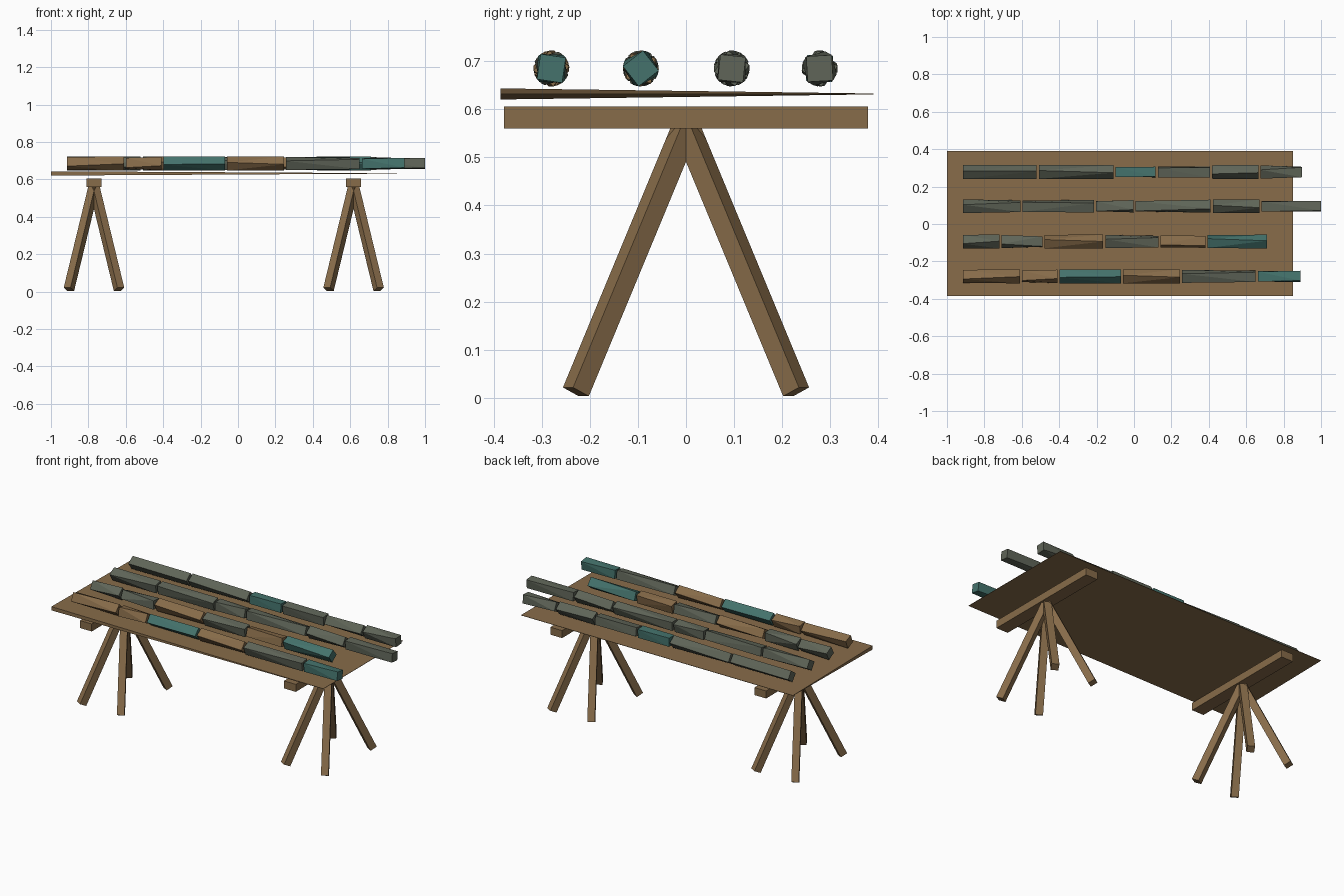
import bpy, bmesh, math, random
from mathutils import Matrix, Vector

random.seed(4)
cube = bpy.data.objects.get("Cube")
if cube:
    bpy.data.objects.remove(cube, do_unlink=True)


def material(name, rgb):
    m = bpy.data.materials.new(name)
    m.use_nodes = True
    m.diffuse_color = (*rgb, 1)
    m.node_tree.nodes["Principled BSDF"].inputs["Base Color"].default_value = (*rgb, 1)
    return m


WOOD = material("brown wood", (0.245, 0.15, 0.068))
GREY = material("grey green", (0.115, 0.13, 0.098))
TEAL = material("teal", (0.058, 0.17, 0.15))
PAINT = {"b": WOOD, "g": GREY, "t": TEAL}


def box(name, size, matrix, mat, edit=None):
    """Box of a given size, optionally reshaped before it is placed."""
    bm = bmesh.new()
    bmesh.ops.create_cube(bm, size=1, matrix=Matrix.Diagonal((*size, 1)))
    if edit:
        edit(bm)
    bm.transform(matrix)
    me = bpy.data.meshes.new(name)
    bm.to_mesh(me)
    bm.free()
    me.materials.append(mat)
    ob = bpy.data.objects.new(name, me)
    bpy.context.collection.objects.link(ob)
    return ob


# Warped table top: full thickness only at the front right-hand corner
def warp(bm):
    for v in bm.verts:
        if v.co.x > 0 or v.co.y > 0:
            v.co.z *= 0.08


box("table_top", (1.85, 0.775, 0.023),
    Matrix.Translation((-0.075, 0.002, 0.632)), WOOD, warp)

# Trestles: a cross beam on four splayed legs
for side, cx in (("right", -0.77), ("left", 0.618)):
    box(side + "_trestle_beam", (0.08, 0.757, 0.046),
        Matrix.Translation((cx, 0, 0.583)), WOOD)
    for sx in (-1, 1):
        for sy in (-1, 1):
            top = Vector((cx, 0, 0.565))
            foot = Vector((cx + sx * 0.134, sy * 0.229, 0.0125))
            axis = top - foot
            turn = axis.to_track_quat("Z", "Y").to_matrix().to_4x4()
            box("trestle_leg", (0.042, 0.042, axis.length),
                Matrix.Translation((top + foot) / 2) @ turn, WOOD)


# Loose square billets laid end to end, each a little twisted
def twist(bm):
    start = random.uniform(-0.75, 0.75)
    end = start + random.uniform(-0.45, 0.45)
    for v in bm.verts:
        v.co = Matrix.Rotation(end if v.co.x > 0 else start, 3, "X") @ v.co
    bmesh.ops.triangulate(bm, faces=[f for f in bm.faces if abs(f.normal.x) < 0.9])


rows = (
    (-0.28, "bbtbgt", (-0.61, -0.41, -0.07, 0.245, 0.65, 0.89)),
    (-0.094, "ggbgbt", (-0.72, -0.49, -0.165, 0.13, 0.382, 0.71)),
    (0.095, "gggggg", (-0.607, -0.215, -0.003, 0.41, 0.67, 1.0)),
    (0.278, "ggtggg", (-0.52, -0.11, 0.115, 0.405, 0.665, 0.897)),
)
for y, colours, ends in rows:
    start = -0.915
    for key, end in zip(colours, ends):
        box("billet", (end - start, 0.053, 0.053),
            Matrix.Translation(((start + end) / 2, y, 0.685)), PAINT[key], twist)
        start = end + 0.012
